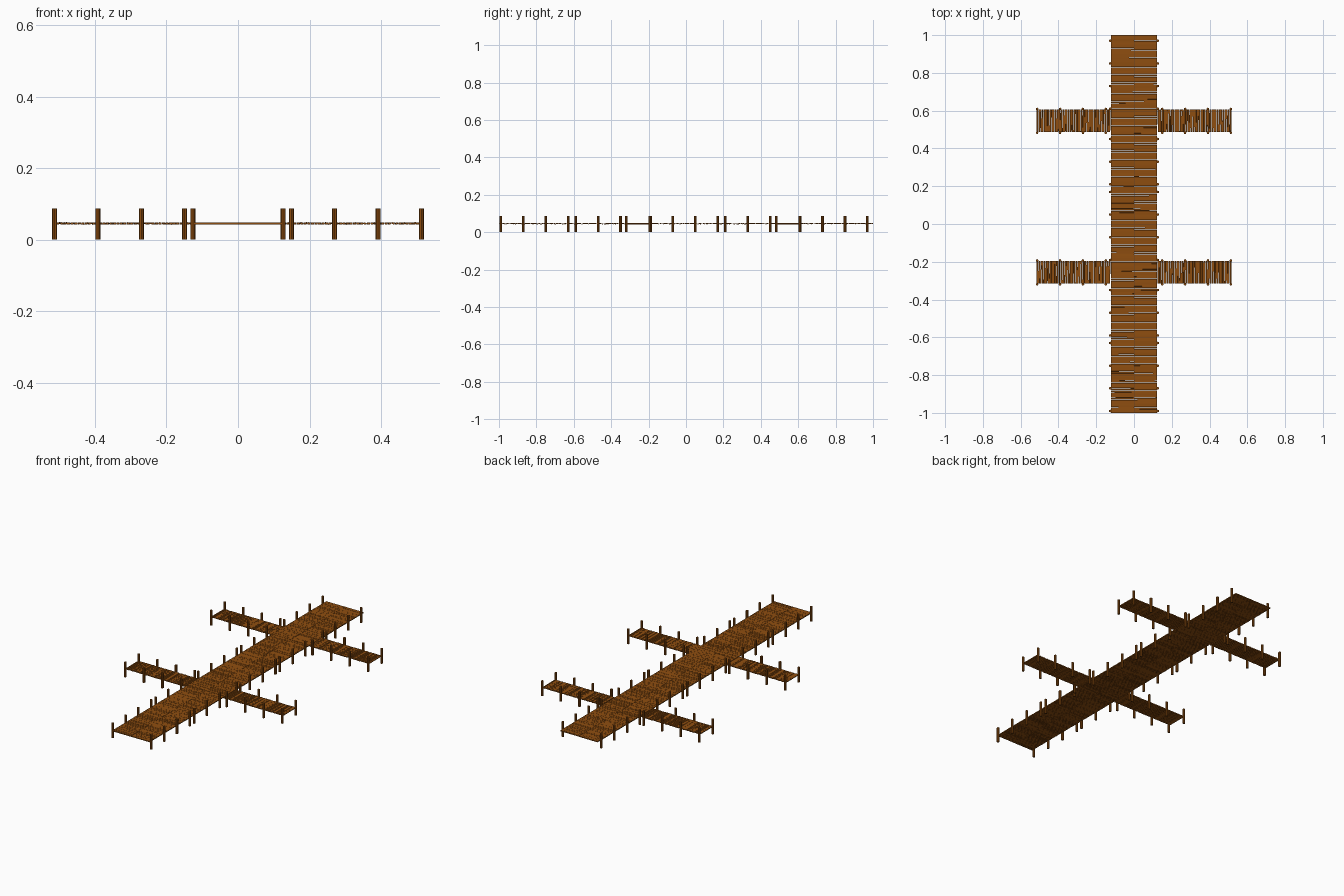
import bpy, bmesh, math, random
from mathutils import Matrix, Vector

if "Cube" in bpy.data.objects:
    bpy.data.objects.remove(bpy.data.objects["Cube"])

random.seed(4)
Z = 0.0455          # deck mid height
PITCH = 0.01        # board spacing
THICK = 0.005


def material(name, col):
    m = bpy.data.materials.new(name)
    m.diffuse_color = (*col, 1)
    m.use_nodes = True
    m.node_tree.nodes["Principled BSDF"].inputs["Base Color"].default_value = m.diffuse_color
    return m


wood = material("brown wood", (0.27, 0.075, 0.005))


def finish(bm, name):
    me = bpy.data.meshes.new(name)
    bm.to_mesh(me)
    bm.free()
    me.materials.append(wood)
    ob = bpy.data.objects.new(name, me)
    bpy.context.collection.objects.link(ob)
    return ob


def board(bm, centre, size, skew=0.0, tilt=0.0, axis='X'):
    mat = (Matrix.Translation(centre) @ Matrix.Rotation(skew, 4, 'Z')
           @ Matrix.Rotation(tilt, 4, axis) @ Matrix.Diagonal((*size, 1)))
    bmesh.ops.create_cube(bm, size=1, matrix=mat)


def posts(name, places):
    bm = bmesh.new()
    for x, y in places:
        bmesh.ops.create_cone(bm, cap_ends=True, segments=8, radius1=0.007, radius2=0.007,
                              depth=0.088, matrix=Matrix.Translation((x, y, 0.044)))
    finish(bm, name)


# Main walkway: five sections of paired half boards laid across
for s in range(5):
    start = -1 + 0.4 * s
    bm = bmesh.new()
    for i in range(40):
        y = start + PITCH * (i + 0.5)
        for side in (-1, 1):
            width = random.uniform(0.0085, 0.0098)
            board(bm, Vector((side * 0.0615, y, Z + random.uniform(-0.0004, 0.0004))),
                  (0.122, width, THICK), random.uniform(-0.002, 0.002),
                  random.uniform(-0.06, 0.06))
    finish(bm, f"walkway_section_{s + 1}")

    # Posts along both edges, left out where a side pier joins
    ys = [start + 0.01 + 0.12 * k for k in range(4)]
    if s in (1, 3):
        ys = ys[:3]
    posts(f"walkway_posts_{s + 1}", [(sx * 0.126, y) for y in ys for sx in (-1, 1)])

# Side piers: slightly skewed boards with posts at both edges
for label, cy in (("front", -0.256), ("back", 0.546)):
    for side, word in ((-1, "left"), (1, "right")):
        bm = bmesh.new()
        for i in range(40):
            x = side * (0.125 + 0.0098 * (i + 0.5))
            board(bm, Vector((x, cy, Z + random.uniform(-0.0005, 0.0005))),
                  (random.uniform(0.0075, 0.009), 0.119, THICK),
                  random.uniform(-0.015, 0.015), random.uniform(-0.25, 0.25), 'Y')
        finish(bm, f"{label}_{word}_pier_boards")
        posts(f"{label}_{word}_pier_posts",
              [(side * (0.149 + 0.1213 * k), cy + e * 0.063) for k in range(4) for e in (-1, 1)])
